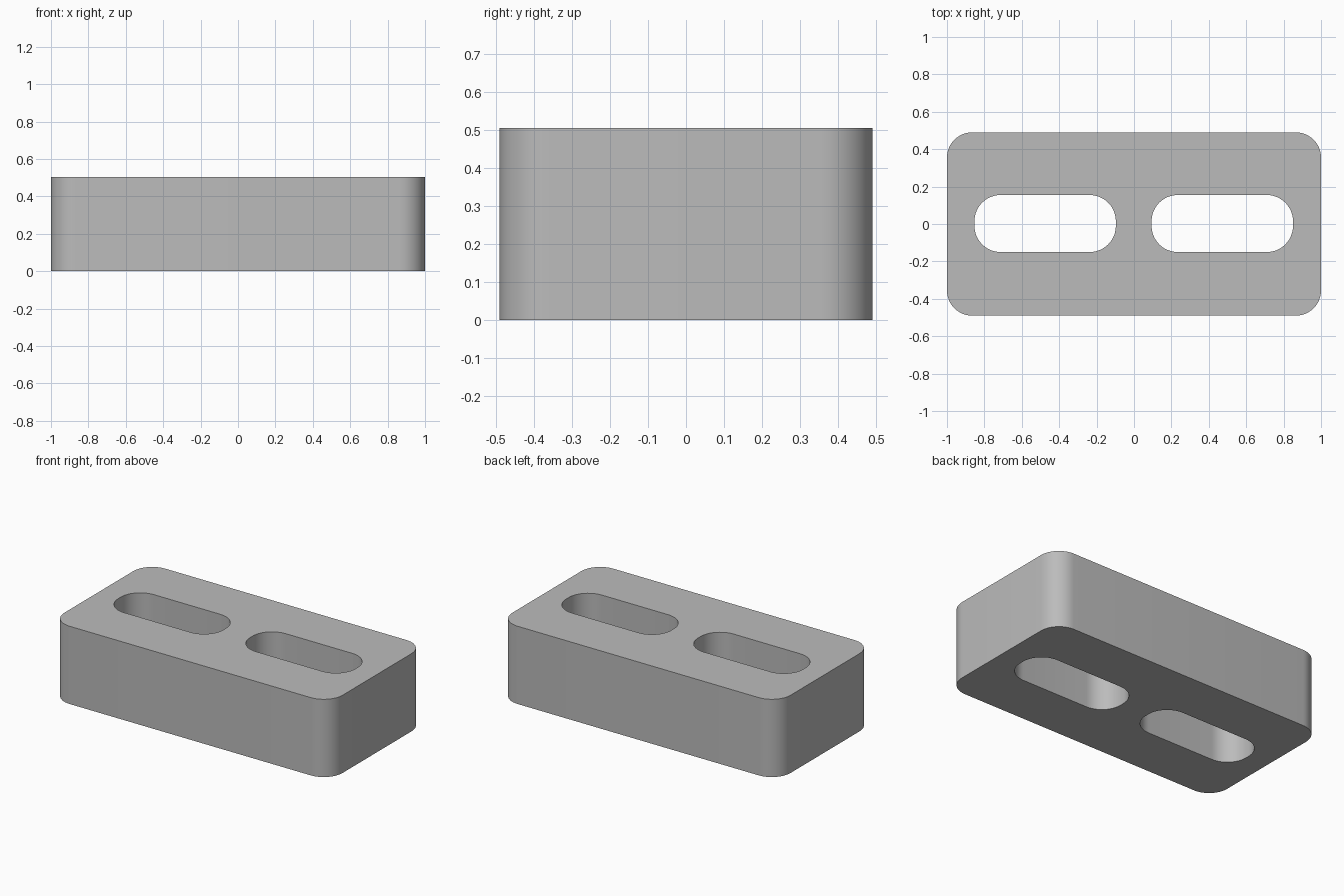
import bpy
import bmesh
from math import cos, sin, pi, radians
from mathutils import Vector

cube = bpy.data.objects.get("Cube")
if cube:
    bpy.data.objects.remove(cube, do_unlink=True)

HEIGHT = 0.505
CORNER_STEPS = 12


def rounded_loop(bm, x0, x1, y0, y1, radius):
    """Add a closed rounded rectangle of edges at z = 0."""
    corners = [(x1 - radius, y1 - radius), (x0 + radius, y1 - radius),
               (x0 + radius, y0 + radius), (x1 - radius, y0 + radius)]
    verts = []
    for quarter, (cx, cy) in enumerate(corners):
        for step in range(CORNER_STEPS + 1):
            a = (quarter + step / CORNER_STEPS) * pi / 2
            verts.append(bm.verts.new((cx + radius * cos(a), cy + radius * sin(a), 0)))
    return [bm.edges.new((v, verts[(i + 1) % len(verts)])) for i, v in enumerate(verts)]


# Block outline with two through slots
bm = bmesh.new()
edges = rounded_loop(bm, -1, 1, -0.49, 0.49, 0.135)
for x0, x1 in ((-0.853, -0.097), (0.094, 0.85)):
    edges += rounded_loop(bm, x0, x1, -0.15, 0.155, 0.14)
bmesh.ops.triangle_fill(bm, edges=edges, use_beauty=True, normal=Vector((0, 0, 1)))

# Raise the outline into a solid
result = bmesh.ops.extrude_face_region(bm, geom=bm.faces[:], use_keep_orig=True)
top = [g for g in result["geom"] if isinstance(g, bmesh.types.BMVert)]
bmesh.ops.translate(bm, verts=top, vec=(0, 0, HEIGHT))
bmesh.ops.recalc_face_normals(bm, faces=bm.faces[:])

mesh = bpy.data.meshes.new("slotted_block")
bm.to_mesh(mesh)
bm.free()
block = bpy.data.objects.new("slotted_block", mesh)
bpy.context.collection.objects.link(block)

# Plain grey
grey = bpy.data.materials.new("grey")
grey.use_nodes = True
colour = (0.5, 0.5, 0.5, 1)
grey.diffuse_color = colour
grey.node_tree.nodes["Principled BSDF"].inputs["Base Color"].default_value = colour
mesh.materials.append(grey)

# Smooth walls, sharp rims
bpy.ops.object.select_all(action="DESELECT")
block.select_set(True)
bpy.context.view_layer.objects.active = block
bpy.ops.object.shade_smooth_by_angle(angle=radians(30))
